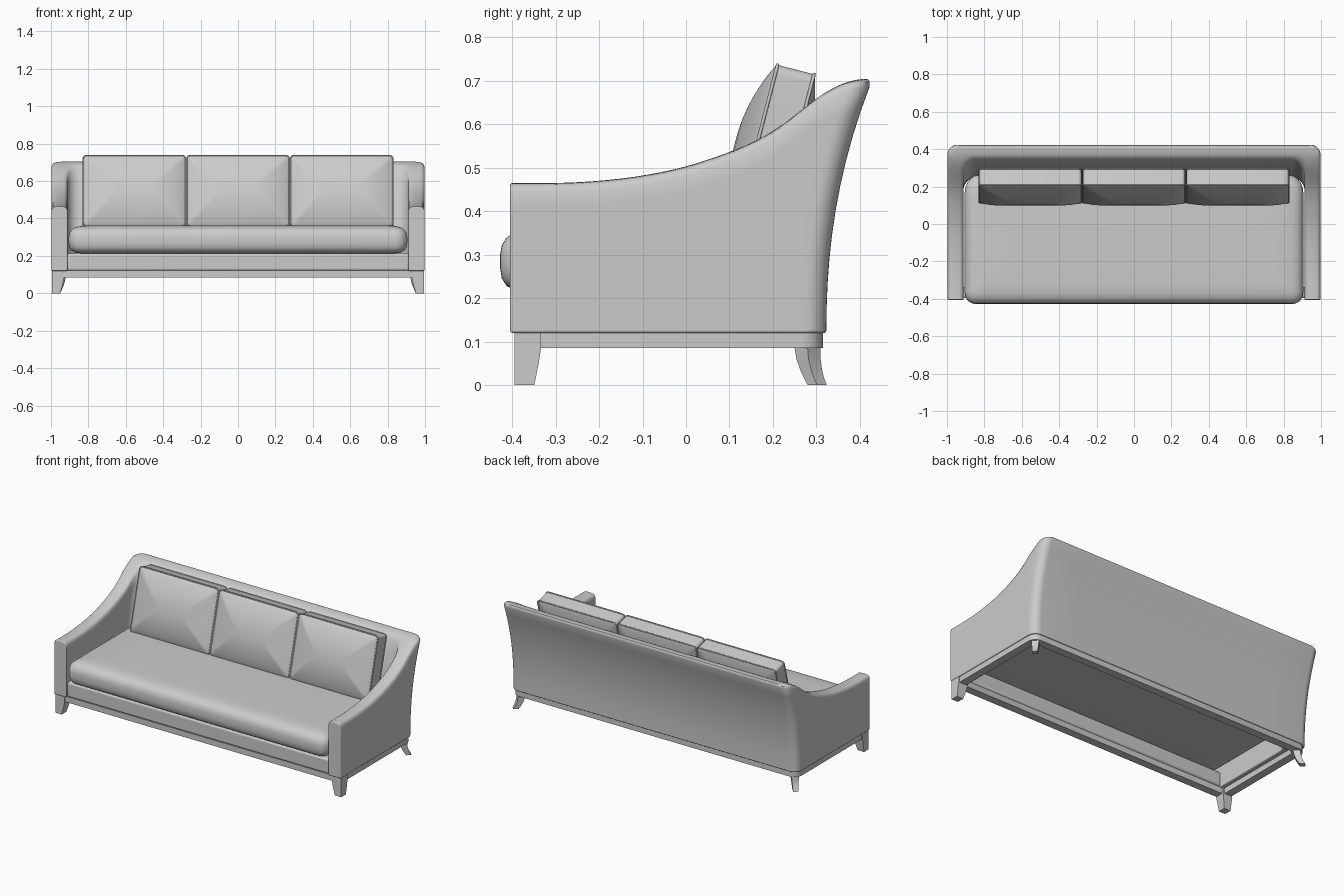
import bpy, bmesh
from math import sin, cos, pi, radians

if "Cube" in bpy.data.objects:
    bpy.data.objects.remove(bpy.data.objects["Cube"])


def make(name, bm, angle=40, bevel=0, mirror=False, loc=(0, 0, 0), rot=(0, 0, 0)):
    bmesh.ops.recalc_face_normals(bm, faces=bm.faces)
    me = bpy.data.meshes.new(name)
    bm.to_mesh(me)
    bm.free()
    ob = bpy.data.objects.new(name, me)
    bpy.context.collection.objects.link(ob)
    ob.location, ob.rotation_euler = loc, rot
    bpy.ops.object.select_all(action='DESELECT')
    ob.select_set(True)
    bpy.context.view_layer.objects.active = ob
    bpy.ops.object.shade_smooth_by_angle(angle=radians(angle))
    if bevel:
        b = ob.modifiers.new("Bevel", 'BEVEL')
        b.width, b.segments, b.limit_method, b.angle_limit = bevel, 3, 'ANGLE', radians(60)
    if mirror:
        ob.modifiers.new("Mirror", 'MIRROR')
    return ob


def loft(rings, closed=False):
    """Skin a stack of equal-length closed rings; cap the ends or close the stack."""
    bm = bmesh.new()
    vs = [[bm.verts.new(p) for p in r] for r in rings]
    n = len(vs[0])
    pairs = list(zip(vs, vs[1:])) + ([(vs[-1], vs[0])] if closed else [])
    for a, b in pairs:
        for i in range(n):
            j = (i + 1) % n
            bm.faces.new((a[i], a[j], b[j], b[i]))
    if not closed:
        bm.faces.new(vs[0])
        bm.faces.new(vs[-1])
    return bm


def rrect(x, y0, y1, rf, rb, z, seg=6):
    """Rounded rectangle ring with separate front and back corner radii."""
    pts = []
    for cx, cy, r, a0 in ((x - rb, y1 - rb, rb, 0), (-x + rb, y1 - rb, rb, 90),
                          (-x + rf, y0 + rf, rf, 180), (x - rf, y0 + rf, rf, 270)):
        for k in range(seg + 1):
            a = radians(a0 + 90 * k / seg)
            pts.append((cx + r * cos(a), cy + r * sin(a), z))
    return pts


# Shell: one U-shaped sweep forming both arms and the flared back
TOP = [(-0.5, .464), (-.3, .464), (-.2, .469), (-.1, .481), (0, .502), (.1, .535), (.15, .556),
       (.2, .583), (.25, .619), (.3, .659), (.35, .688), (.39, .701), (.43, .706), (.6, .706)]


def height(y):
    for k in range(len(TOP) - 1):
        (a, za), (b, zb) = TOP[k], TOP[k + 1]
        if a <= y <= b:
            # Hermite interpolation with central slopes
            def slope(i):
                p, q = TOP[max(i - 1, 0)], TOP[min(i + 1, len(TOP) - 1)]
                return (q[1] - p[1]) / (q[0] - p[0])
            t, h = (y - a) / (b - a), b - a
            return ((2*t**3 - 3*t*t + 1) * za + (t**3 - 2*t*t + t) * h * slope(k)
                    + (3*t*t - 2*t**3) * zb + (t**3 - t*t) * h * slope(k + 1))
    return .464


def lean(y0, z):
    w = min(max((y0 + .1) / .32, 0), 1)
    return y0 + w * w * (3 - 2 * w) * .107 * (max(z - .12, 0) / .585) ** 2.2


def half_plan(x, yb, r):
    pts = [(x, -.405 + (yb - r + .405) * k / 20) for k in range(20)]
    pts += [(x - r + r * cos(a), yb - r + r * sin(a)) for a in [pi / 2 * k / 8 for k in range(9)]]
    return pts + [((x - r) * (1 - k / 4), yb) for k in range(1, 5)]


def full_plan(*args):
    h = half_plan(*args)
    return h + [(-x, y) for x, y in h[-2::-1]]


R = .02
SIDE = [(k / 10) for k in range(11)]
SECTION = ([(0, s, R) for s in SIDE]
           + [(.06, 1, .008), (.14, 1, .002), (.25, 1, 0), (.5, 1, -.001), (.75, 1, 0), (.86, 1, .002), (.94, 1, .008)]
           + [(1, s, R) for s in reversed(SIDE)])
rings = []
for (ox, oy), (ix, iy) in zip(full_plan(.997, .323, .05), full_plan(.912, .248, .07)):
    ring = []
    for u, s, drop in SECTION:
        x, y0 = ox + (ix - ox) * u, oy + (iy - oy) * u
        z = .5
        for _ in range(15):
            z = height(lean(y0, z))
        z = .12 + (z - drop - .12) * s
        ring.append((x, lean(y0, z), z))
    rings.append(ring)
make("arms_and_back", loft(rings), bevel=.005)

# Base rail running round the bottom, open in the middle
make("base_rail", loft([rrect(.99, -.393, .315, .004, .05, .085), rrect(.99, -.393, .315, .004, .05, .121),
                        rrect(.94, -.343, .265, .004, .03, .121), rrect(.94, -.343, .265, .004, .03, .085)],
                       closed=True), angle=30)

# Upholstered front apron under the seat
bm = bmesh.new()
bmesh.ops.create_cube(bm, size=1)
for v in bm.verts:
    v.co = (v.co.x * 1.83, -.365 + v.co.y * .06, .167 + v.co.z * .094)
make("front_apron", bm, bevel=.012)

# Seat cushion
SEAT = [(.2, .211), (.08, .212), (.035, .217), (.015, .228), (.004, .245), (0, .27), (0, .3),
        (.004, .322), (.014, .338), (.03, .35), (.055, .358), (.1, .362), (.2, .363)]
make("seat_cushion", loft([rrect(.905 - d, -.428 + d, .27 - d, max(.06 - d * .5, .02),
                                 max(.1 - d * .5, .02), z, 8) for d, z in SEAT]), angle=60)

# Three leaning back cushions with piped edges
W, H, T = .274, .195, .0435
crown = [0, .006, .015, .03, .05, .08, .11, .14, .17, .185]


def bulge(d, amount):
    return amount * sin(pi / 2 * d / .185) ** .8


pillow = ([(d, -T - bulge(d, .03)) for d in reversed(crown)] + [(d, T + bulge(d, .05)) for d in crown])
for name, cx in (("left", -.554), ("middle", 0), ("right", .554)):
    loc, rot = (cx, .204, .537), (radians(75.5), 0, 0)
    make(name + "_back_cushion",
         loft([rrect(W - d, -H + d, H - d, max(.02 - d * .1, .003), max(.02 - d * .1, .003), z)
               for d, z in pillow]), angle=50, loc=loc, rot=rot)
    cu = bpy.data.curves.new(name + "_piping", 'CURVE')
    cu.dimensions, cu.bevel_depth, cu.bevel_resolution = '3D', .004, 2
    for z in (-T, T):
        pts = rrect(W, -H, H, .02, .02, z)
        sp = cu.splines.new('POLY')
        sp.points.add(len(pts) - 1)
        for p, co in zip(sp.points, pts):
            p.co = (*co, 1)
        sp.use_cyclic_u = True
    ob = bpy.data.objects.new(name + "_piping", cu)
    bpy.context.collection.objects.link(ob)
    ob.location, ob.rotation_euler = loc, rot

# Tapered front legs
make("front_leg", loft([[(.995 - w, -.395, z), (.995, -.395, z), (.995, -.395 + d, z), (.995 - w, -.395 + d, z)]
                        for z, w, d in ((0, .045, .046), (.05, .058, .056), (.083, .065, .061), (.12, .065, .061))]),
     angle=30, mirror=True)

# Curved back legs set diagonally at the corners
make("back_leg", loft([[(.672 + c + h, c, z), (.672 + c, c + h, z), (.672 + c - h, c, z), (.672 + c, c - h, z)]
                       for z, c, h in ((0, .302, .022), (.015, .295, .023), (.035, .288, .025),
                                       (.06, .282, .028), (.085, .28, .03), (.115, .28, .03))]),
     angle=40, mirror=True)
